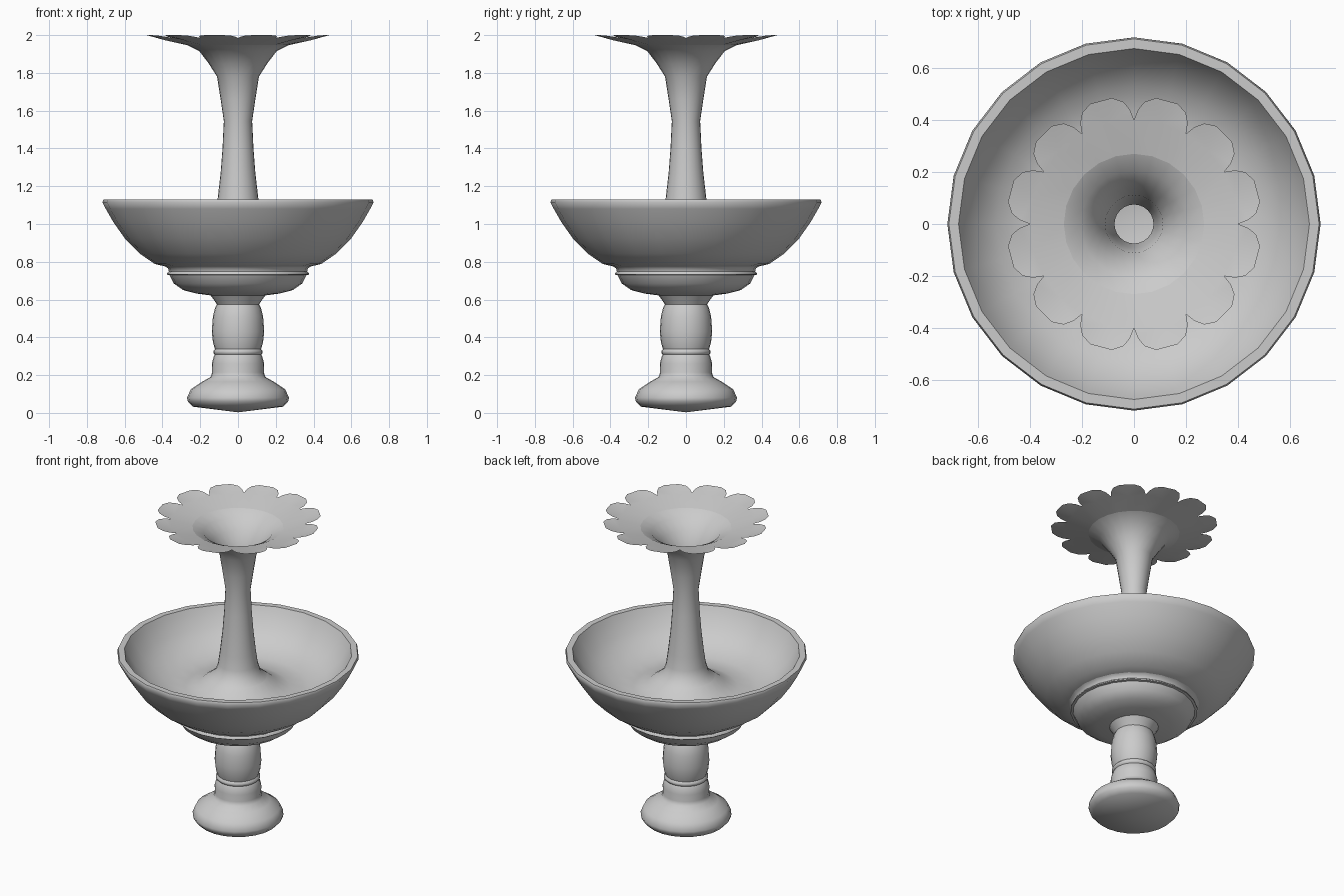
import bpy, bmesh
from math import sin, cos, radians, pi

SEG = 24


def finish(bm, name):
    bmesh.ops.recalc_face_normals(bm, faces=bm.faces)
    mesh = bpy.data.meshes.new(name)
    bm.to_mesh(mesh)
    bm.free()
    obj = bpy.data.objects.new(name, mesh)
    bpy.context.collection.objects.link(obj)
    bpy.ops.object.select_all(action='DESELECT')
    obj.select_set(True)
    bpy.context.view_layer.objects.active = obj
    bpy.ops.object.shade_smooth_by_angle(angle=radians(50))
    return obj


def polar(bm, r, deg, z):
    a = radians(deg)
    return bm.verts.new((r * cos(a), r * sin(a), z))


def lathe(name, profile):
    """Revolve an (r, z) profile around the z axis."""
    bm = bmesh.new()
    pts = [bm.verts.new((r, 0, z)) for r, z in profile]
    edges = [bm.edges.new(p) for p in zip(pts, pts[1:])]
    bmesh.ops.spin(bm, geom=pts + edges, cent=(0, 0, 0), axis=(0, 0, 1),
                   angle=2 * pi, steps=SEG)
    bmesh.ops.remove_doubles(bm, verts=bm.verts, dist=0.0005)
    return finish(bm, name)


# Turned pedestal with a slightly conical underside
lathe("pedestal", [
    (0, 0.003), (0.24, 0.033), (0.265, 0.06), (0.27, 0.08), (0.25, 0.125),
    (0.19, 0.165), (0.145, 0.19), (0.137, 0.215), (0.139, 0.26),
    (0.128, 0.30), (0.123, 0.308), (0.131, 0.316), (0.131, 0.328),
    (0.122, 0.338), (0.132, 0.37), (0.139, 0.43), (0.133, 0.51),
    (0.122, 0.555), (0.112, 0.575), (0.125, 0.595), (0.145, 0.622)])

# Collar below the bowl
lathe("bowl_collar", [
    (0.145, 0.622), (0.22, 0.632), (0.29, 0.65), (0.34, 0.685),
    (0.362, 0.73), (0.377, 0.732), (0.377, 0.738), (0.366, 0.748),
    (0.37, 0.765), (0.387, 0.776)])

# Bowl: outside, rim, then inside up to the stem foot
lathe("bowl", [
    (0.387, 0.776), (0.44, 0.788), (0.52, 0.843), (0.60, 0.925),
    (0.66, 1.01), (0.70, 1.08), (0.718, 1.115), (0.712, 1.13),
    (0.675, 1.13), (0.66, 1.10), (0.61, 1.02), (0.53, 0.95),
    (0.42, 0.905), (0.31, 0.90), (0.23, 0.93), (0.17, 0.975)])

# Hollow stem opening into a trumpet
lathe("stem", [
    (0.17, 0.975), (0.135, 1.005), (0.118, 1.06), (0.107, 1.14),
    (0.092, 1.27), (0.082, 1.40), (0.075, 1.545), (0.092, 1.66),
    (0.111, 1.78), (0.155, 1.85), (0.205, 1.915), (0.27, 1.947)])

# Twelve-petalled flower lip
bm = bmesh.new()
for i in range(12):
    c = 15 + 30 * i
    inner = [polar(bm, 0.27, c + d, 1.947) for d in (-15, 0, 15)]
    mid = [polar(bm, 0.40, c - 15, 1.985), polar(bm, 0.40, c, 1.973),
           polar(bm, 0.40, c + 15, 1.985)]
    tip = [polar(bm, r, c + d, z) for d, r, z in (
        (-13, 0.44, 1.992), (-10, 0.472, 1.998), (-5, 0.492, 2.0),
        (5, 0.492, 2.0), (10, 0.472, 1.998), (13, 0.44, 1.992))]
    for k in (0, 1):
        bm.faces.new((inner[k], inner[k + 1], mid[k + 1], mid[k]))
    fan = [mid[0]] + tip + [mid[2]]
    for a, b in zip(fan, fan[1:]):
        bm.faces.new((mid[1], b, a))
bmesh.ops.remove_doubles(bm, verts=bm.verts, dist=0.0005)
finish(bm, "flower_petals")
